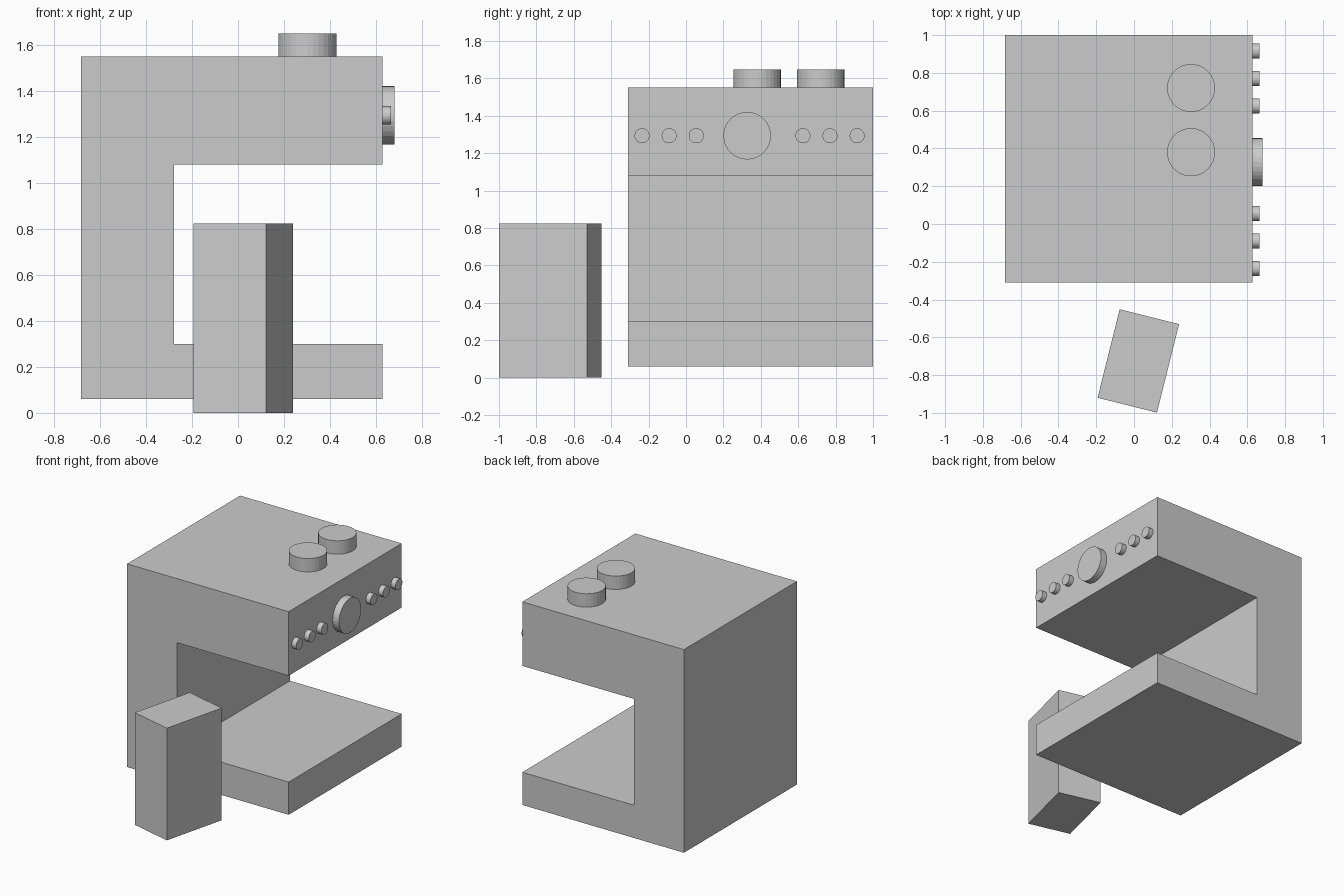
import bpy, bmesh
from math import radians, pi
from mathutils import Matrix

if "Cube" in bpy.data.objects:
    bpy.data.objects.remove(bpy.data.objects["Cube"])


def finish(name, bm):
    bmesh.ops.recalc_face_normals(bm, faces=bm.faces)
    mesh = bpy.data.meshes.new(name)
    bm.to_mesh(mesh)
    bm.free()
    obj = bpy.data.objects.new(name, mesh)
    bpy.context.collection.objects.link(obj)
    return obj


def disc(name, radius, depth, base, along_x=False):
    """Short cylinder standing on the point base, pointing up or along +x."""
    bm = bmesh.new()
    turn = Matrix.Rotation(pi / 2, 4, 'Y') if along_x else Matrix()
    bmesh.ops.create_cone(bm, cap_ends=True, segments=32, radius1=radius,
                          radius2=radius, depth=depth,
                          matrix=turn @ Matrix.Translation((0, 0, depth / 2)))
    obj = finish(name, bm)
    obj.location = base
    return obj


# C-shaped machine body: side profile extruded along y
BACK, FRONT, INNER = -0.683, 0.628, -0.278
Y0, Y1 = -0.31, 1.0
profile = [(BACK, 0.06), (FRONT, 0.06), (FRONT, 0.30), (INNER, 0.30),
           (INNER, 1.08), (FRONT, 1.08), (FRONT, 1.55), (BACK, 1.55)]
bm = bmesh.new()
face = bm.faces.new([bm.verts.new((x, Y0, z)) for x, z in profile])
ext = bmesh.ops.extrude_face_region(bm, geom=[face], use_keep_orig=True)
verts = [g for g in ext["geom"] if isinstance(g, bmesh.types.BMVert)]
bmesh.ops.translate(bm, verts=verts, vec=(0, Y1 - Y0, 0))
finish("machine_body", bm)

# Large dial with three small buttons on each side
DIAL_Y, DIAL_Z = 0.34, 1.293
disc("control_dial", 0.127, 0.052, (FRONT, 0.327, DIAL_Z), True)
for side in (-1, 1):
    for i in range(3):
        y = DIAL_Y + side * (0.285 + 0.145 * i)
        disc("button", 0.04, 0.037, (FRONT, y, DIAL_Z), True)

# Two lids on the top
for y in (0.38, 0.72):
    disc("top_lid", 0.127, 0.098, (0.302, y, 1.55))

# Free-standing container beside the body, slightly turned
bm = bmesh.new()
bmesh.ops.create_cube(bm, size=1, matrix=Matrix.Diagonal((0.324, 0.483, 0.823, 1)))
box = finish("side_container", bm)
box.location = (0.023, -0.725, 0.4115)
box.rotation_euler.z = radians(-14)
